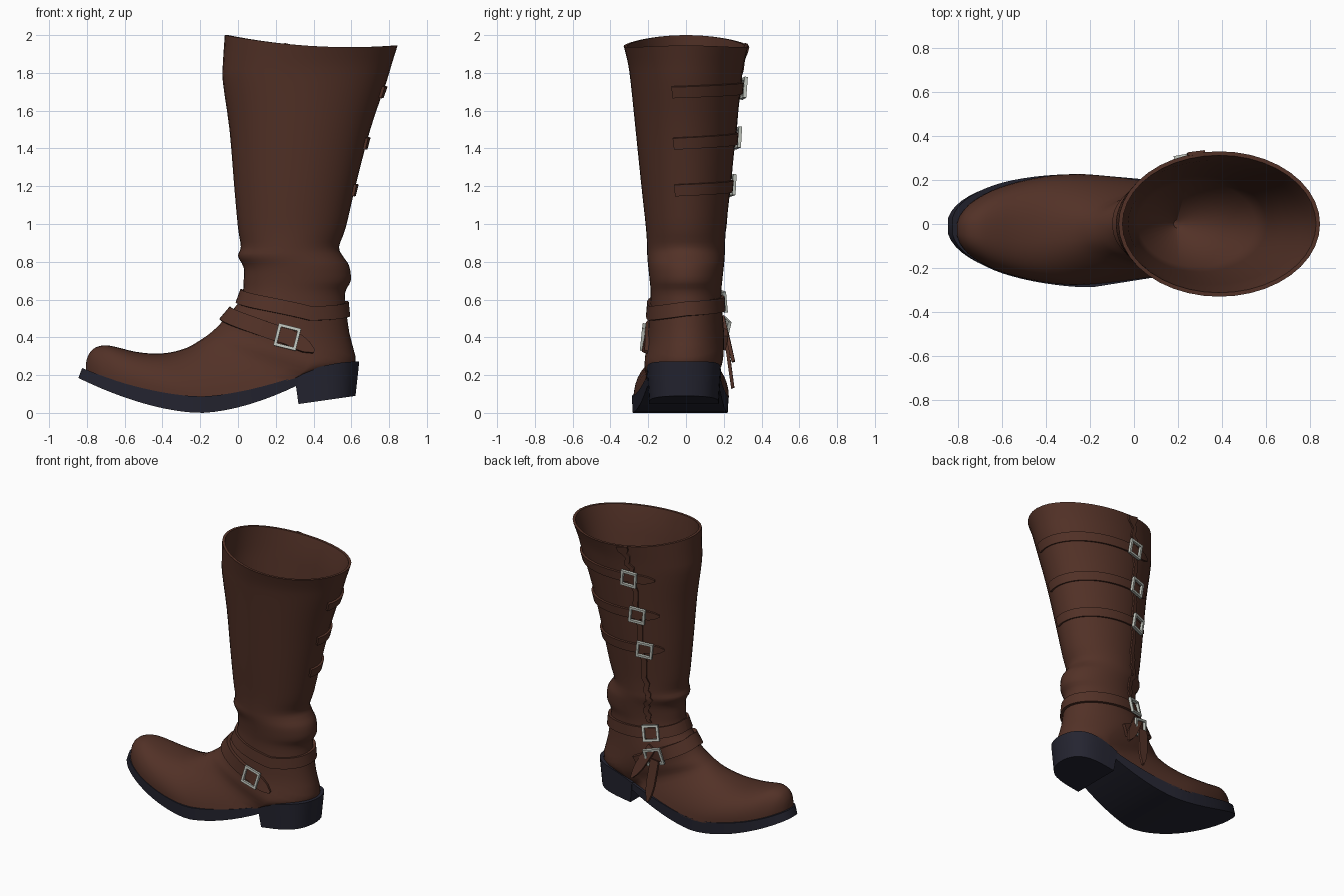
import bpy, bmesh, math
from mathutils import Vector, Matrix

if "Cube" in bpy.data.objects:
    bpy.data.objects.remove(bpy.data.objects["Cube"])

def material(name, rgb):
    m = bpy.data.materials.new(name)
    m.diffuse_color = (*rgb, 1)
    m.use_nodes = True
    m.node_tree.nodes["Principled BSDF"].inputs["Base Color"].default_value = m.diffuse_color
    return m

LEATHER = material("brown leather", (0.085, 0.031, 0.02))
RUBBER = material("dark sole", (0.018, 0.018, 0.03))
METAL = material("silver metal", (0.52, 0.55, 0.50))

def finish(bm, name, mat, angle=40):
    bmesh.ops.recalc_face_normals(bm, faces=bm.faces)
    me = bpy.data.meshes.new(name)
    bm.to_mesh(me)
    bm.free()
    ob = bpy.data.objects.new(name, me)
    bpy.context.collection.objects.link(ob)
    me.materials.append(mat)
    bpy.ops.object.select_all(action='DESELECT')
    ob.select_set(True)
    bpy.context.view_layer.objects.active = ob
    bpy.ops.object.shade_smooth_by_angle(angle=math.radians(angle))

def loft(bm, rings):
    vs = [[bm.verts.new(p) for p in r] for r in rings]
    n = len(vs[0])
    for a, b in zip(vs, vs[1:]):
        for i in range(n):
            j = (i + 1) % n
            bm.faces.new((a[i], a[j], b[j], b[i]))
    bm.faces.new(vs[0])
    bm.faces.new(vs[-1])

# Sole rules: d is the distance from the lowest point
def sole_bottom(x):
    return (.39 if x < -.2 else .45) * abs(x + .2) ** 1.7

def sole_top(x):
    d = x + .2
    return sole_bottom(x) + .087 - (.083 if d < 0 else .14) * d * d

def sole_half(x):
    d = x + .2
    return .257 - .124 * d if d > 0 else .257 * max(.001, 1 - (d / .65) ** 2) ** .47

# Shaft and ankle sections: front x, z, back x, z, half width
RINGS = [
    (-.07, 2, .845, 1.945, .33), (-.08, 1.85, .815, 1.85, .307), (-.08, 1.75, .785, 1.75, .293),
    (-.045, 1.5, .70, 1.5, .267), (-.02, 1.2, .622, 1.2, .236), (0, .98, .57, .98, .212),
    (.015, .88, .535, .88, .206), (0, .83, .555, .83, .205), (.03, .77, .588, .78, .2),
    (.03, .7, .597, .7, .192), (.025, .64, .568, .64, .187), (0, .58, .572, .55, .19),
    (-.05, .525, .59, .42, .198), (-.1, .465, .622, .25, .205), (-.15, .42, .5, .215, .205)]
# Foot sections: top x, z and bottom x; the rest follows the sole
for xt, zt, xb in ((-.2, .385, .3), (-.27, .345, .1), (-.36, .32, -.1), (-.45, .314, -.28),
                   (-.55, .325, -.45), (-.65, .35, -.6), (-.71, .358, -.69),
                   (-.765, .34, -.75), (-.795, .3, -.79), (-.805, .26, -.805)):
    RINGS.append((xt, zt, xb, sole_top(xb) - .008, sole_half((xb + .2) * 1.07 - .2) - .003))
LAST = len(RINGS) - 1

def params(s):
    """Smoothly interpolated section, plus flat-bottom factor and rim dip."""
    s = max(0, min(LAST - .0001, s))
    i, f = int(s), s - int(s)
    k = [RINGS[max(0, min(LAST, i + d))] for d in (-1, 0, 1, 2)]
    r = [0.5 * (2 * b + (c - a) * f + (2 * a - 5 * b + 4 * c - d) * f * f
                + (3 * b - a - 3 * c + d) * f ** 3) for a, b, c, d in zip(*k)]
    return r + [max(0, min(1, (s - 12.5) / 2.5)), .03 * max(0, 1 - s)]

def point(p, t):
    xa, za, xb, zb, w, e, dip = p
    c, s = math.cos(t), math.sin(t)
    u = (1 - e) * (1 - c) / 2 + e * min(1, 1 - c)
    y = -.025 * e + w * math.copysign(abs(s) ** (1 - .2 * e), s)
    return Vector((xa + (xb - xa) * u, y, za + (zb - za) * u - dip * s * s))

def surf(s, deg):
    """Point and outward normal on the boot skin."""
    t, p = math.radians(deg), params(s)
    P = point(p, t)
    n = (point(params(s + .05), t) - point(params(s - .05), t)).cross(
        point(p, t + .03) - point(p, t - .03)).normalized()
    mid = Vector(((p[0] + p[2]) / 2, 0, (p[1] + p[3]) / 2))
    return P, (n if n.dot(P - mid) > 0 else -n)

# Leather upper with lining inside the shaft
N = 40
angles = [2 * math.pi * i / N for i in range(N)]
sections = [(.18, .78, .22, .78, .02, 0, 0)]
for s in range(5, -1, -1):
    r = params(s)
    r[0] += .018
    r[2] -= .018
    r[4] -= .018
    sections.append(r)
sections += [params(i / 3) for i in range(3 * LAST + 1)]
bm = bmesh.new()
loft(bm, [[point(p, t) for t in angles] for p in sections])
finish(bm, "leather_upper", LEATHER, 50)

# Sole and heel: stations of top x, bottom x, centre y, half width, top z, bottom z
def block(name, stations, taper):
    bm = bmesh.new()
    loft(bm, [[(xt, m - h, zt), (xt, m + h, zt), (xb, m + h * taper, zb), (xb, m - h * taper, zb)]
              for xt, xb, m, h, zt, zb in stations])
    finish(bm, name, RUBBER, 35)

sole, heel = [], []
for i in range(25):
    x = -.845 + 1.165 * (i / 24) ** 1.4
    lean = .02 * max(0, min(1, (-.6 - x) / .25))
    sole.append((x + lean, x, -.032 + .035 * abs(x + .2), sole_half(x), sole_top(x), sole_bottom(x)))
for i in range(13):
    q = 1 - (1 - i / 12) ** 1.6
    h = .196 * max(.01, 1 - q ** 4) ** .45
    heel.append((.3 + .342 * q, .32 + .302 * q, -.011, h,
                 .195 + .077 * (1 - (1 - q) ** 2), .047 + .043 * q))
block("sole", sole, .98)
block("heel", heel, .94)

# Straps: ribbons of given width lying on points with normals
def ribbon(name, pts, width, thick=.014, tip=True, closed=False):
    bm = bmesh.new()
    rings, n = [], len(pts)
    for i, (P, nor) in enumerate(pts):
        a = pts[(i - 1) % (n - 1)][0] if closed else pts[max(0, i - 1)][0]
        b = pts[(i + 1) % (n - 1)][0] if closed else pts[min(n - 1, i + 1)][0]
        side = (b - a).cross(nor).normalized()
        w = width / 2
        if tip and i >= n - 2:
            w *= .75 if i == n - 2 else .2
        rings.append([P + side * w - nor * .006, P + side * w + nor * thick,
                      P - side * w + nor * thick, P - side * w - nor * .006])
    loft(bm, rings)
    finish(bm, name, LEATHER)

def path(keys, step=6):
    """Skin points along (section, angle) keys."""
    out = []
    for (s0, a0), (s1, a1) in zip(keys, keys[1:]):
        n = max(1, round(abs(a1 - a0) / step))
        out += [surf(s0 + (s1 - s0) * i / n, a0 + (a1 - a0) * i / n) for i in range(n)]
    return out + [surf(*keys[-1])]

# Buckles: square frame of four bars laid on the skin
def buckle(name, s, deg, w, tilt, lift=.024):
    P, n = surf(s, deg)
    x = Vector((0, 0, 1)).cross(n).normalized()
    M = Matrix.Translation(P + n * lift) @ Matrix((x, n.cross(x), n)).transposed().to_4x4()
    bm = bmesh.new()
    for k in range(4):
        bmesh.ops.create_cube(bm, size=1, matrix=M
                              @ Matrix.Rotation(math.radians(tilt + 90 * k), 4, 'Z')
                              @ Matrix.Translation((w / 2, 0, 0))
                              @ Matrix.Diagonal((.016, w + .016, .018, 1)))
    finish(bm, name, METAL, 30)

# Three calf straps with buckles
for label, s, deg in (("top", 2.15, 76), ("middle", 3.15, 71), ("lower", 3.98, 66)):
    ribbon(label + "_calf_strap", path([(s + .1, 194), (s, deg), (s, deg - 24)]), .062)
    buckle(label + "_calf_buckle", s, deg, .095, -6)

# Side closure strip and pull tab
ribbon("side_closure", [surf(.15 + i * .3, 77 - i * .5 + 2 * math.sin(i * 2.1))
                        for i in range(33)], .035, .01)
ribbon("pull_tab", [surf(.05 + i * .15, 77) for i in range(5)], .08, .01)

# Ankle straps and their buckles
ribbon("ankle_strap", path([(10.4, 0), (10.8, -45), (11.35, -110), (11, -180),
                            (10.8, -300), (10.4, -360)]), .075, .018, False, True)
ribbon("instep_strap", path([(12.9, 80), (12.6, 66), (12.1, 0), (12.6, -88), (12.95, -104)]),
       .085, .02)
buckle("outer_instep_buckle", 12.62, -86, .105, -14)
buckle("inner_instep_buckle", 12.55, 64, .105, 14)
buckle("inner_ankle_buckle", 10.75, 62, .095, 8)

# Loose strap ends hanging on the inner side
for name, a, b in (("instep_strap_end", (.1, .205, .42), (.13, .245, .13)),
                   ("ankle_strap_end", (.13, .195, .5), (.255, .248, .27))):
    n = Vector((0, .95, .3)).normalized()
    ribbon(name, [(Vector(a).lerp(Vector(b), i / 5), n) for i in range(6)], .065, .012)
